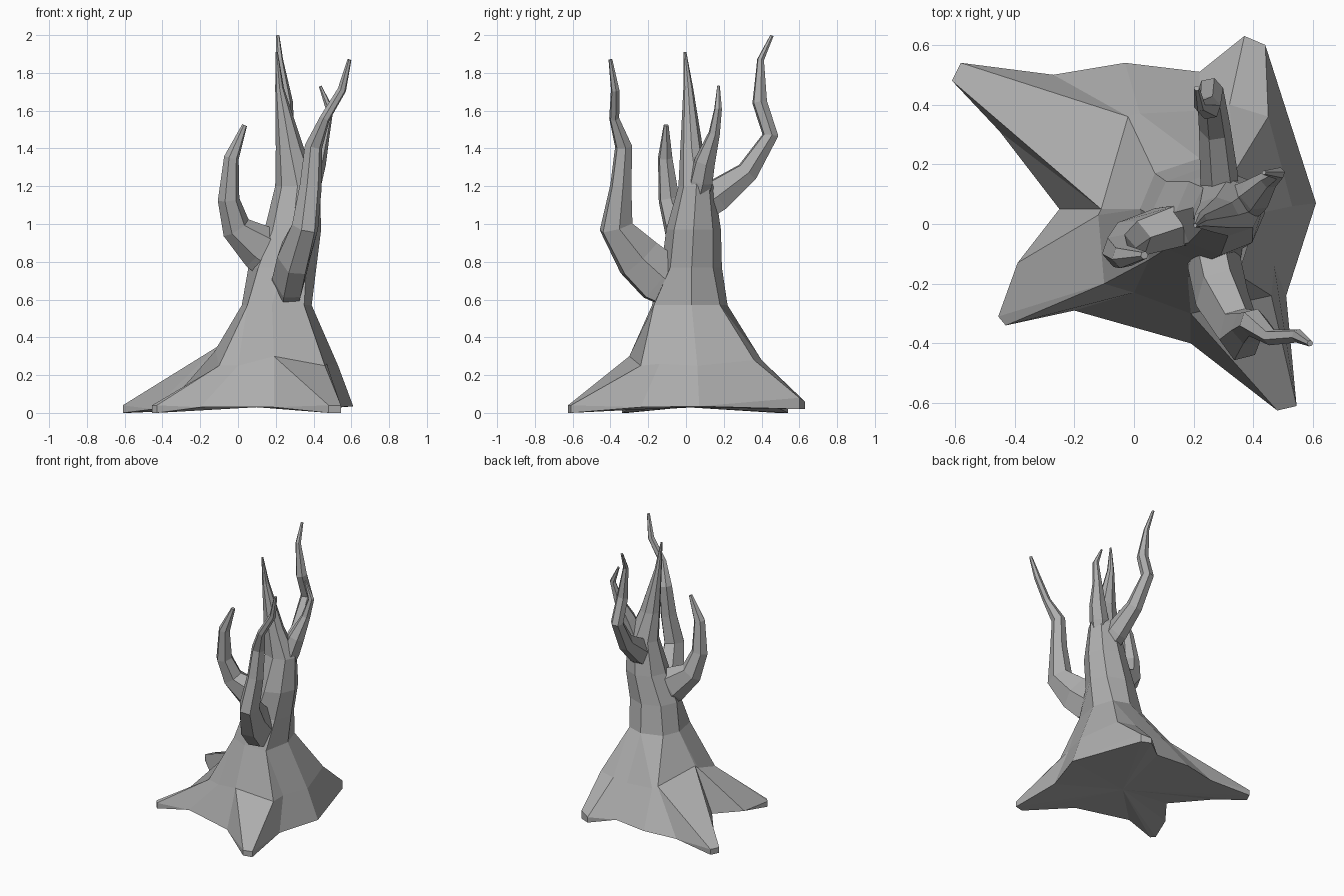
import bpy, bmesh
from math import cos, sin, pi
from mathutils import Vector

# Dark bark
bark = bpy.data.materials.new("bark")
bark.diffuse_color = (0.42, 0.42, 0.42, 1)


def loft(name, rings, base_hub=None):
    """Skin closed rings of points; repeated points collapse into triangles."""
    bm = bmesh.new()
    seen = {}

    def vert(p):
        key = tuple(round(c, 4) for c in p)
        if key not in seen:
            seen[key] = bm.verts.new(key)
        return seen[key]

    def face(points):
        vs = list(dict.fromkeys(vert(p) for p in points))
        if len(vs) > 2 and bm.faces.get(vs) is None:
            bm.faces.new(vs)

    for low, high in zip(rings, rings[1:]):
        for i in range(len(low)):
            j = (i + 1) % len(low)
            face([low[i], low[j], high[j], high[i]])
    face(rings[-1])
    if base_hub:
        first = rings[0]
        for i in range(len(first)):
            face([first[(i + 1) % len(first)], first[i], base_hub])
    else:
        face(rings[0][::-1])
    bmesh.ops.recalc_face_normals(bm, faces=bm.faces)
    me = bpy.data.meshes.new(name)
    bm.to_mesh(me)
    bm.free()
    me.materials.append(bark)
    ob = bpy.data.objects.new(name, me)
    bpy.context.collection.objects.link(ob)
    return ob


def limb(name, path, sides=6):
    """Tapered bent branch through (x, y, z, radius[, cross radius]) stations."""
    pts = [Vector(p[:3]) for p in path]
    rings = []
    for i, p in enumerate(pts):
        a, b = pts[max(i - 1, 0)], pts[min(i + 1, len(pts) - 1)]
        t = ((p - a).normalized() + (b - p).normalized()).normalized()
        u = (Vector((1, 0.2, 0)) - t * t.dot(Vector((1, 0.2, 0)))).normalized()
        v = t.cross(u)
        ru, rv = path[i][3] * 1.06, path[i][-1] * 1.06
        rings.append([p + u * cos(k * 2 * pi / sides) * ru + v * sin(k * 2 * pi / sides) * rv
                      for k in range(sides)])
    return loft(name, rings)


# Root flare: each column is foot x, y, z, shoulder x, y, z, trunk corner index
columns = [
    (0.61, 0.07, 0.035, 0.53, 0.06, 0.25, 0),
    (0.44, 0.60, 0.08, 0.45, 0.36, 0.28, 1),
    (0.37, 0.63, 0.06, 0.32, 0.40, 0.28, 1),
    (0.22, 0.51, 0.035, 0.22, 0.38, 0.26, 2),
    (-0.03, 0.54, 0.03, 0.02, 0.37, 0.27, 2),
    (-0.27, 0.50, 0.02, -0.02, 0.36, 0.29, 3),
    (-0.58, 0.54, 0.04, -0.02, 0.36, 0.29, 3),
    (-0.61, 0.48, 0.04, -0.11, 0.05, 0.35, 4),
    (-0.45, 0.31, 0.02, -0.11, 0.05, 0.35, 4),
    (-0.25, 0.05, 0.03, -0.11, 0.05, 0.35, 4),
    (-0.39, -0.13, 0.02, -0.12, 0.03, 0.33, 4),
    (-0.455, -0.31, 0.04, -0.10, -0.20, 0.25, 5),
    (-0.43, -0.34, 0.04, -0.10, -0.20, 0.25, 5),
    (-0.20, -0.29, 0.03, 0.00, -0.23, 0.25, 5),
    (0.19, -0.40, 0.03, 0.19, -0.30, 0.30, 6),
    (0.48, -0.625, 0.04, 0.19, -0.30, 0.30, 6),
    (0.545, -0.61, 0.04, 0.46, -0.24, 0.25, 7),
    (0.51, -0.24, 0.03, 0.47, -0.14, 0.26, 7),
]
waist = [(0.39, 0.03), (0.34, 0.18), (0.22, 0.22), (0.07, 0.17),
         (0.02, 0.05), (0.05, -0.12), (0.18, -0.18), (0.35, -0.17)]
rings = [
    [(c[0], c[1], 0.0 if c[2] == 0.04 else 0.02 if c[2] > 0.04 else c[2]) for c in columns],
    [c[:3] for c in columns],
    [c[3:6] for c in columns],
    [(*waist[c[6]], 0.57) for c in columns],
]

# Trunk narrowing into the central spike: x, y, z, half width, half depth
for x, y, z, rx, ry in [(0.235, 0.03, 0.77, 0.18, 0.16), (0.29, 0.04, 0.97, 0.15, 0.145),
                        (0.315, 0.055, 1.2, 0.118, 0.095), (0.275, 0.03, 1.4, 0.075, 0.06),
                        (0.22, 0.012, 1.72, 0.023, 0.026), (0.205, -0.005, 1.91, 0.006, 0.007)]:
    rings.append([(x + rx * cos(c[6] * pi / 4), y + ry * sin(c[6] * pi / 4), z) for c in columns])
loft("trunk_and_roots", rings, base_hub=(0.1, 0.0, 0.03))

# Branches
limb("front_branch", [(0.265, -0.06, 0.66, 0.08, 0.12), (0.27, -0.135, 0.715, 0.085, 0.145),
                      (0.295, -0.25, 0.82, 0.085, 0.13),
                      (0.355, -0.37, 0.985, 0.068, 0.09), (0.385, -0.345, 1.2, 0.056),
                      (0.40, -0.33, 1.41, 0.045), (0.46, -0.38, 1.56, 0.026),
                      (0.55, -0.375, 1.71, 0.022), (0.59, -0.40, 1.87, 0.01)])
limb("left_branch", [(0.18, 0.0, 0.83, 0.12, 0.07), (0.12, -0.01, 0.875, 0.118, 0.075),
                     (-0.01, -0.05, 0.98, 0.075, 0.065), (-0.05, -0.09, 1.13, 0.055),
                     (-0.035, -0.11, 1.35, 0.038), (0.035, -0.105, 1.523, 0.013)])
limb("back_branch", [(0.29, 0.07, 1.09, 0.06, 0.09), (0.285, 0.16, 1.15, 0.06, 0.09),
                     (0.27, 0.325, 1.275, 0.05, 0.06),
                     (0.255, 0.447, 1.47, 0.042), (0.25, 0.39, 1.645, 0.039),
                     (0.22, 0.395, 1.87, 0.018), (0.21, 0.455, 1.998, 0.009)])
limb("side_branch", [(0.34, 0.05, 1.10, 0.055), (0.38, 0.08, 1.23, 0.062), (0.41, 0.10, 1.33, 0.055),
                     (0.455, 0.15, 1.48, 0.03), (0.485, 0.17, 1.61, 0.02),
                     (0.435, 0.172, 1.73, 0.007)])
